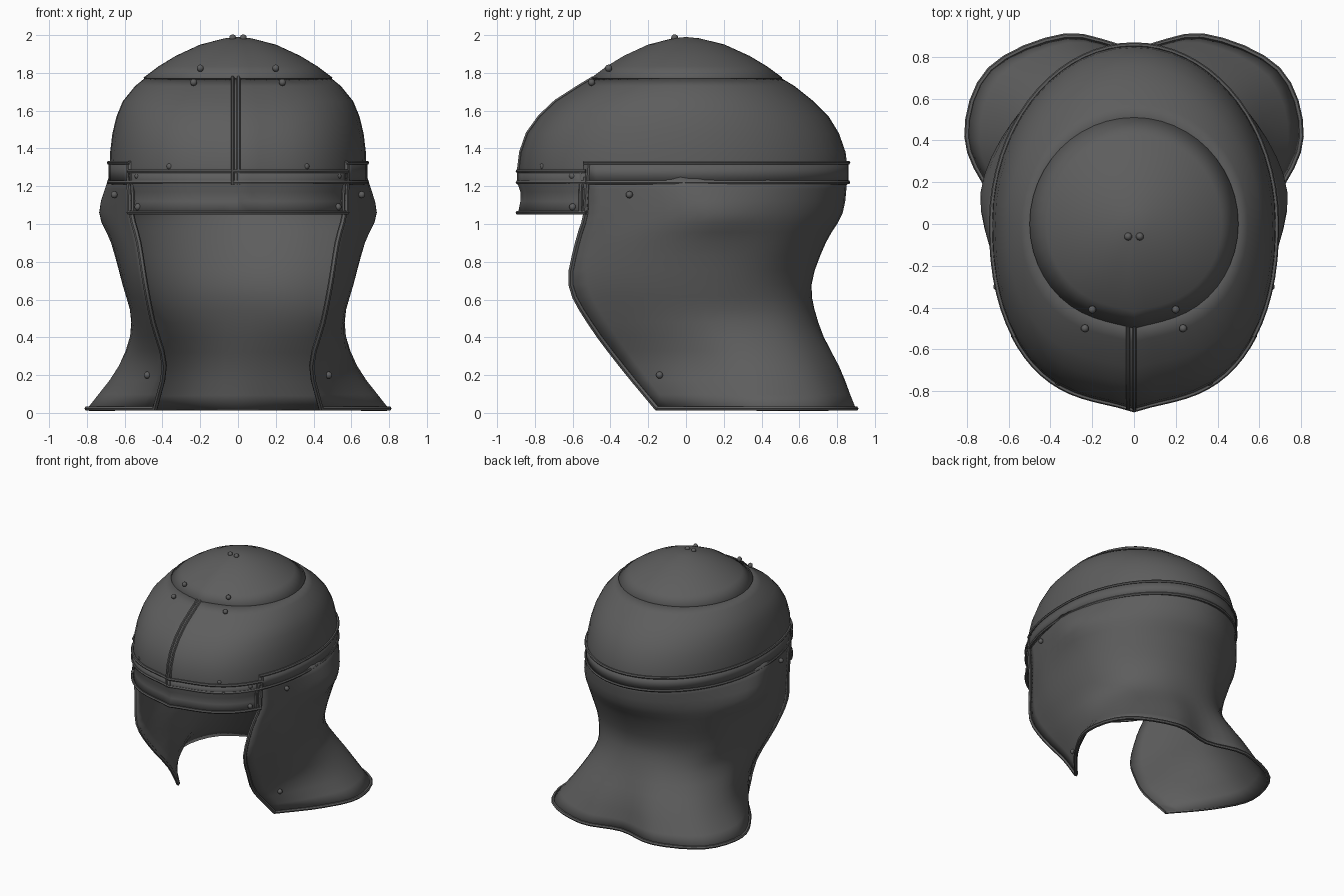
import bpy, bmesh, math
from mathutils import Vector

old = bpy.data.objects.get("Cube")
if old:
    bpy.data.objects.remove(old)


def material(name, value):
    m = bpy.data.materials.new(name)
    m.use_nodes = True
    color = (value, value, value, 1)
    m.diffuse_color = color
    m.node_tree.nodes["Principled BSDF"].inputs["Base Color"].default_value = color
    return m


steel = material("dark steel", 0.11)


def finish(name, mesh, angle=32, thickness=0):
    obj = bpy.data.objects.new(name, mesh)
    bpy.context.collection.objects.link(obj)
    mesh.materials.clear()
    mesh.materials.append(steel)
    bpy.ops.object.select_all(action='DESELECT')
    obj.select_set(True)
    bpy.context.view_layer.objects.active = obj
    bpy.ops.object.shade_smooth_by_angle(angle=math.radians(angle))
    if thickness:
        mod = obj.modifiers.new("plate thickness", 'SOLIDIFY')
        mod.thickness = thickness
        mod.offset = -1
    return obj


def sheet(name, rows, closed=False, tip=None, thickness=0.015):
    """Skin a list of point rows; rows run from top to bottom."""
    bm = bmesh.new()
    grid = [[bm.verts.new(p) for p in row] for row in rows]
    n = len(rows[0])
    for upper, lower in zip(grid, grid[1:]):
        for i in range(n if closed else n - 1):
            j = (i + 1) % n
            bm.faces.new((upper[i], lower[i], lower[j], upper[j]))
    if tip:
        top = bm.verts.new(tip)
        for i in range(n):
            bm.faces.new((top, grid[0][i], grid[0][(i + 1) % n]))
    mesh = bpy.data.meshes.new(name)
    bm.to_mesh(mesh)
    bm.free()
    return finish(name, mesh, thickness=thickness)


def tube(name, points, radius=0.011, closed=False):
    curve = bpy.data.curves.new(name, 'CURVE')
    curve.dimensions = '3D'
    curve.bevel_depth = radius
    curve.bevel_resolution = 1
    curve.use_fill_caps = True
    path = curve.splines.new('POLY')
    path.points.add(len(points) - 1)
    for p, co in zip(path.points, points):
        p.co = (*co, 1)
    path.use_cyclic_u = closed
    temp = bpy.data.objects.new(name + " path", curve)
    bpy.context.collection.objects.link(temp)
    bpy.context.view_layer.update()
    mesh = bpy.data.meshes.new_from_object(temp.evaluated_get(bpy.context.evaluated_depsgraph_get()))
    bpy.data.objects.remove(temp)
    return finish(name, mesh, angle=50)


def spline(pts, steps):
    """Catmull-Rom curve through the points."""
    pts = [Vector(p) for p in pts]
    ext = [2 * pts[0] - pts[1]] + pts + [2 * pts[-1] - pts[-2]]
    out = []
    for a, b, c, d in zip(ext, ext[1:], ext[2:], ext[3:]):
        for k in range(steps):
            t = k / steps
            out.append(0.5 * (2 * b + (c - a) * t + (2 * a - 5 * b + 4 * c - d) * t * t
                              + (3 * b - a - 3 * c + d) * t ** 3))
    return out + [pts[-1]]


def egg(angle, z, w, f, b, power=0.89):
    """Egg-shaped outline: round back, slightly keeled front."""
    c, s = math.cos(angle), math.sin(angle)
    if s >= 0:
        return Vector((w * c, b * s, z))
    u = abs(c) ** power
    y = -f * (abs(s) ** power - 0.28 * u * (1 - u) ** 3)
    return Vector((math.copysign(w * u, c), y, z))


def arc(start, end, count, z, grow=0.0, size=(0.68, 0.885, 0.855)):
    angles = [math.radians(start + (end - start) * i / count) for i in range(count + 1)]
    return [egg(a, z, *(v + grow for v in size)) for a in angles]


def ring(z, w, f, b, power=0.89, count=48):
    return [egg(math.tau * i / count, z, w, f, b, power) for i in range(count)]


# Bowl and the crown plate lying on it
bowl = [(1.775, 0.49, 0.49, 0.5, 1), (1.73, 0.545, 0.565, 0.575, 0.96), (1.65, 0.61, 0.69, 0.675),
        (1.57, 0.643, 0.775, 0.755), (1.48, 0.665, 0.84, 0.81), (1.38, 0.677, 0.875, 0.845),
        (1.3, 0.68, 0.885, 0.855), (1.21, 0.68, 0.885, 0.855)]
sheet("bowl", [ring(*r) for r in bowl], closed=True)
crown = [(1.983, 0.07), (1.95, 0.2), (1.89, 0.33), (1.835, 0.42), (1.775, 0.5)]
sheet("crown_plate", [ring(z, r, r, r * 1.02, 1) for z, r in crown], closed=True, tip=(0, 0, 1.99))

# Neck guard and cheeks: half outlines from the back centre to the cheek edge
levels = [
    (1.25, [(0, .855), (.34, .745), (.58, .45), (.68, .05), (.655, -.25), (.575, -.53)]),
    (1.06, [(0, .83), (.33, .73), (.59, .48), (.735, .15), (.665, -.2), (.565, -.53)]),
    (.9, [(0, .74), (.32, .66), (.56, .45), (.67, .12), (.63, -.28), (.525, -.575)]),
    (.68, [(0, .665), (.28, .61), (.5, .43), (.605, .15), (.59, -.25), (.49, -.61)]),
    (.48, [(0, .7), (.26, .66), (.46, .5), (.56, .2), (.54, -.15), (.45, -.51)]),
    (.25, [(0, .79), (.28, .8), (.55, .64), (.63, .35), (.53, 0), (.39, -.34)]),
    (.02, [(0, .84), (.33, .9), (.69, .74), (.8, .42), (.67, .13), (.44, -.15)])]
outlines = []
for z, half in levels:
    full = [(-x, y, z) for x, y in half[:0:-1]] + [(x, y, z) for x, y in half]
    outlines.append(spline(full, 4)[::-1])
columns = [spline(col, 3) for col in zip(*outlines)]
guard = list(zip(*columns))
sheet("neck_guard", [row[::-1] for row in guard][::-1][::-1], thickness=-0.015).modifiers[0].offset = -1
tube("neck_guard_bottom_rim", [p + Vector((0, 0, .003)) for p in guard[-1]], 0.013)
for side, col in (("left", columns[0]), ("right", columns[-1])):
    tube(side + "_cheek_rim", col, 0.014)

# Brow plate across the forehead with its rims
brow = [(1.28, .008), (1.22, .008), (1.17, -.008), (1.12, -.008), (1.06, .004)]
sheet("brow_plate", [arc(214, 326, 24, z, g) for z, g in brow])
for label, z in (("top", 1.28), ("middle", 1.22), ("bottom", 1.06)):
    tube("brow_rim_" + label, arc(214, 326, 24, z, .006))

# Band round the sides and back
sheet("side_band", [arc(-35, 215, 48, z, .005) for z in (1.325, 1.22)])
for label, z in (("top", 1.325), ("bottom", 1.22)):
    tube("side_band_rim_" + label, arc(-35, 215, 48, z, .004))
for s, side in ((1, "left"), (-1, "right")):
    tube(side + "_band_end", [(s * .58, -.515, 1.325), (s * .575, -.535, 1.06)], 0.012)
    tube(side + "_brow_end", [(s * .56, -.555, 1.28), (s * .555, -.56, 1.06)])

# Double ridge up the forehead
front = [(-r[2], r[0]) for r in bowl]
for label, x in (("left", .002), ("right", -.028)):
    tube("keel_ridge_" + label, [(x, y, z) for y, z in front], 0.01)

# Rivets in mirrored pairs
spots = [(.028, -.06, 1.985), (.2, -.41, 1.825), (.235, -.5, 1.75), (.36, -.755, 1.305),
         (.53, -.6, 1.255), (.53, -.6, 1.09), (.655, -.3, 1.155), (.48, -.14, .2)]
bm = bmesh.new()
for x, y, z in spots:
    for s in (1, -1):
        made = bmesh.ops.create_uvsphere(bm, u_segments=10, v_segments=6, radius=.019)
        bmesh.ops.translate(bm, verts=made["verts"], vec=(s * x, y, z))
mesh = bpy.data.meshes.new("rivets")
bm.to_mesh(mesh)
bm.free()
finish("rivets", mesh, angle=60)
